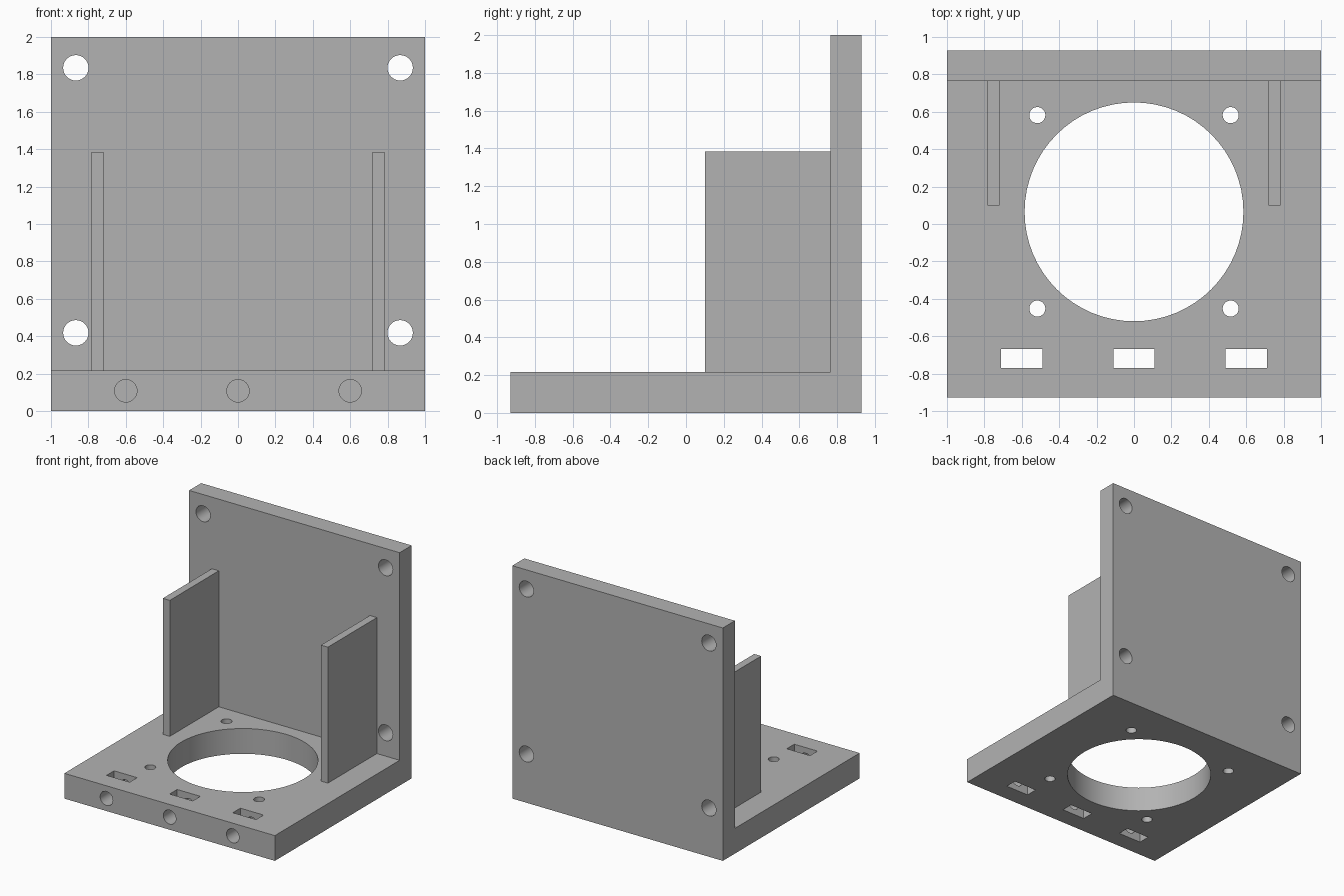
import bpy, bmesh, math
from mathutils import Matrix, Vector

default_cube = bpy.data.objects.get("Cube")
if default_cube:
    bpy.data.objects.remove(default_cube, do_unlink=True)

# Single grey plastic
grey = bpy.data.materials.new("grey_plastic")
grey.use_nodes = True
colour = (0.45, 0.45, 0.45, 1)
grey.diffuse_color = colour
grey.node_tree.nodes["Principled BSDF"].inputs["Base Color"].default_value = colour


def make_object(name, bm):
    bmesh.ops.recalc_face_normals(bm, faces=bm.faces)
    mesh = bpy.data.meshes.new(name)
    bm.to_mesh(mesh)
    bm.free()
    mesh.materials.append(grey)
    obj = bpy.data.objects.new(name, mesh)
    bpy.context.collection.objects.link(obj)
    return obj


def add_box(bm, low, high):
    low, high = Vector(low), Vector(high)
    matrix = Matrix.Translation((low + high) / 2) @ Matrix.Diagonal((*(high - low), 1))
    bmesh.ops.create_cube(bm, size=1, matrix=matrix)


def add_cylinder(bm, centre, radius, depth, along_y=False, sides=32):
    matrix = Matrix.Translation(centre)
    if along_y:
        matrix = matrix @ Matrix.Rotation(math.pi / 2, 4, "X")
    bmesh.ops.create_cone(bm, cap_ends=True, segments=sides, radius1=radius,
                          radius2=radius, depth=depth, matrix=matrix)


def cut(obj, name, bm):
    cutter = make_object(name, bm)
    cutter.hide_render = True
    mod = obj.modifiers.new(name, "BOOLEAN")
    mod.operation = "DIFFERENCE"
    mod.solver = "EXACT"
    mod.object = cutter
    bpy.context.view_layer.objects.active = obj
    bpy.ops.object.modifier_apply(modifier=mod.name)
    bpy.data.objects.remove(cutter, do_unlink=True)


BASE_TOP, WALL_FRONT, DEPTH = 0.217, 0.765, 0.928

# L-shaped bracket: base plate and upright wall from one side profile
bm = bmesh.new()
profile = [(-DEPTH, 0), (DEPTH, 0), (DEPTH, 2), (WALL_FRONT, 2),
           (WALL_FRONT, BASE_TOP), (-DEPTH, BASE_TOP)]
face = bm.faces.new([bm.verts.new((-1, y, z)) for y, z in profile])
extruded = bmesh.ops.extrude_face_region(bm, geom=[face])
bmesh.ops.translate(bm, vec=(2, 0, 0),
                    verts=[v for v in extruded["geom"] if isinstance(v, bmesh.types.BMVert)])
bracket = make_object("bracket", bm)

# Large bore, its four screw holes, and the wall mounting holes
bm = bmesh.new()
bore_y = 0.065
add_cylinder(bm, (0, bore_y, 0.1), 0.585, 0.6, sides=64)
for side in (-1, 1):
    for end in (-1, 1):
        add_cylinder(bm, (side * 0.517, bore_y + end * 0.517, 0.1), 0.043, 0.6)
    for z in (0.418, 1.835):
        add_cylinder(bm, (side * 0.867, 0.85, z), 0.068, 0.6, along_y=True)
cut(bracket, "bore_cutter", bm)

# Front screw holes, blind, passing through the nut slots
bm = bmesh.new()
for x in (-0.6, 0, 0.6):
    add_cylinder(bm, (x, -0.81, 0.108), 0.06, 0.42, along_y=True)
cut(bracket, "front_screw_cutter", bm)

# Rectangular nut slots
bm = bmesh.new()
for x in (-0.6, 0, 0.6):
    add_box(bm, (x - 0.11, -0.77, -0.2), (x + 0.11, -0.668, 0.4))
cut(bracket, "nut_slot_cutter", bm)

bpy.ops.object.select_all(action="DESELECT")
bracket.select_set(True)
bpy.context.view_layer.objects.active = bracket
bpy.ops.object.shade_smooth_by_angle(angle=math.radians(30))

# Upright side ribs
for name, side in (("left_rib", 1), ("right_rib", -1)):
    bm = bmesh.new()
    x = side * 0.751
    add_box(bm, (x - 0.033, 0.1, BASE_TOP), (x + 0.033, WALL_FRONT, 1.385))
    make_object(name, bm)
